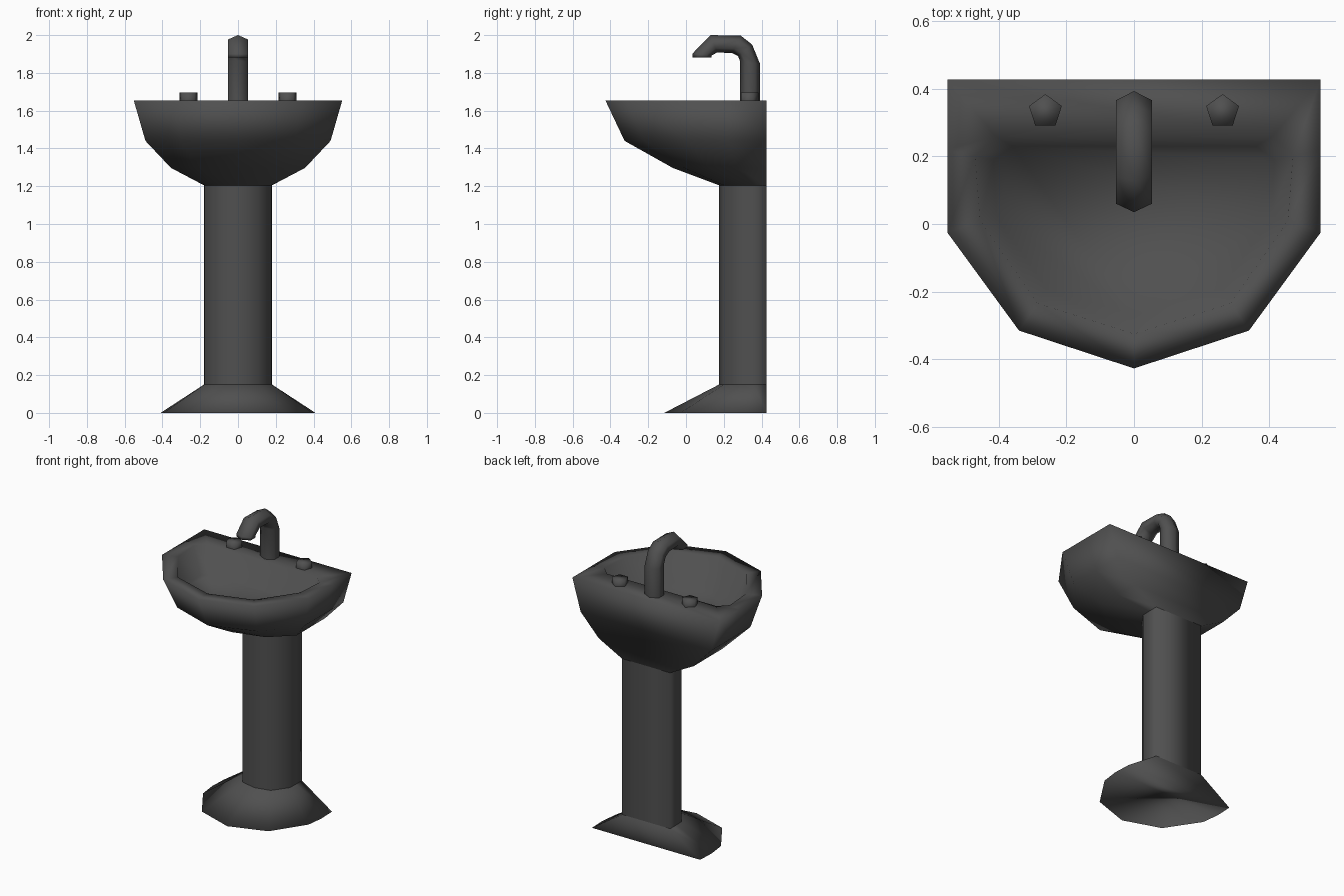
import bpy, bmesh, math

if "Cube" in bpy.data.objects:
    bpy.data.objects.remove(bpy.data.objects["Cube"])

# Dark ceramic
DARK = bpy.data.materials.new("dark_ceramic")
DARK.diffuse_color = (.08, .08, .08, 1)
DARK.use_nodes = True
DARK.node_tree.nodes["Principled BSDF"].inputs["Base Color"].default_value = DARK.diffuse_color


def finish(bm, name, angle):
    bmesh.ops.recalc_face_normals(bm, faces=bm.faces)
    mesh = bpy.data.meshes.new(name)
    bm.to_mesh(mesh)
    bm.free()
    mesh.materials.append(DARK)
    ob = bpy.data.objects.new(name, mesh)
    bpy.context.collection.objects.link(ob)
    bpy.ops.object.select_all(action='DESELECT')
    ob.select_set(True)
    bpy.context.view_layer.objects.active = ob
    bpy.ops.object.shade_smooth_by_angle(angle=math.radians(angle))
    return ob


def loft(name, rings, cap_start=False, cap_end=False, angle=180):
    """Skin a list of closed rings that have equal point counts."""
    bm = bmesh.new()
    loops = [[bm.verts.new(p) for p in ring] for ring in rings]
    n = len(loops[0])
    for a, b in zip(loops, loops[1:]):
        for i in range(n):
            j = (i + 1) % n
            bm.faces.new((a[i], a[j], b[j], b[i]))
    if cap_start:
        bm.faces.new(loops[0])
    if cap_end:
        bm.faces.new(loops[-1])
    return finish(bm, name, angle)


def mirrored(z, half):
    """Half outline, back right to front centre, mirrored in x."""
    right = [(x, y, z) for x, y in half]
    left = [(-x, y, z) for x, y in reversed(half[:-1])]
    return right + left


BACK = 0.427
column = [(.18, BACK), (.18, .36), (.178, .30), (.105, .2), (0, .175)]
foot = [(.405, BACK), (.41, .31), (.395, .19), (.25, -.03), (0, -.115)]

# Flared foot and column
loft("foot", [mirrored(0, foot), mirrored(.15, column)], cap_start=True)
loft("column", [mirrored(.15, column), mirrored(1.205, column)])

# Basin: outer shell, flat rim, inner wall and floor
loft("basin", [
    mirrored(1.205, column),
    mirrored(1.297, [(.355, BACK), (.355, .27), (.355, .12), (.215, -.01), (0, -.07)]),
    mirrored(1.44, [(.49, BACK), (.49, .22), (.49, .01), (.30, -.22), (0, -.325)]),
    mirrored(1.655, [(.552, BACK), (.552, .22), (.552, -.025), (.34, -.315), (0, -.427)]),
    mirrored(1.655, [(.41, .26), (.47, .2), (.455, .01), (.285, -.235), (0, -.325)]),
    mirrored(1.47, [(.36, .23), (.415, .19), (.405, .02), (.26, -.19), (0, -.27)]),
], cap_end=True)

# Spout: hexagonal tube given by outer and inner (y, z) points of each section
sections = [
    ((.393, 1.655), (.285, 1.655)),
    ((.393, 1.845), (.285, 1.865)),
    ((.350, 1.950), (.275, 1.890)),
    ((.290, 1.997), (.245, 1.905)),
    ((.130, 2.000), (.165, 1.908)),
    ((.035, 1.903), (.135, 1.892)),
    ((.035, 1.882), (.135, 1.882)),
]
hexagon = [(0, 0), (.053, .25), (.053, .75), (0, 1), (-.053, .75), (-.053, .25)]
loft("spout", [[(x, o[0] + (i[0] - o[0]) * t, o[1] + (i[1] - o[1]) * t)
                for x, t in hexagon] for o, i in sections], cap_end=True)

# Pentagonal tap knobs
for side, label in ((-1, "left_tap"), (1, "right_tap")):
    rings = []
    for z in (1.655, 1.695):
        angles = [math.radians(90 + 72 * k) for k in range(5)]
        rings.append([(side * .262 + .051 * math.cos(a), .333 + .051 * math.sin(a), z)
                      for a in angles])
    loft(label, rings, cap_end=True)
